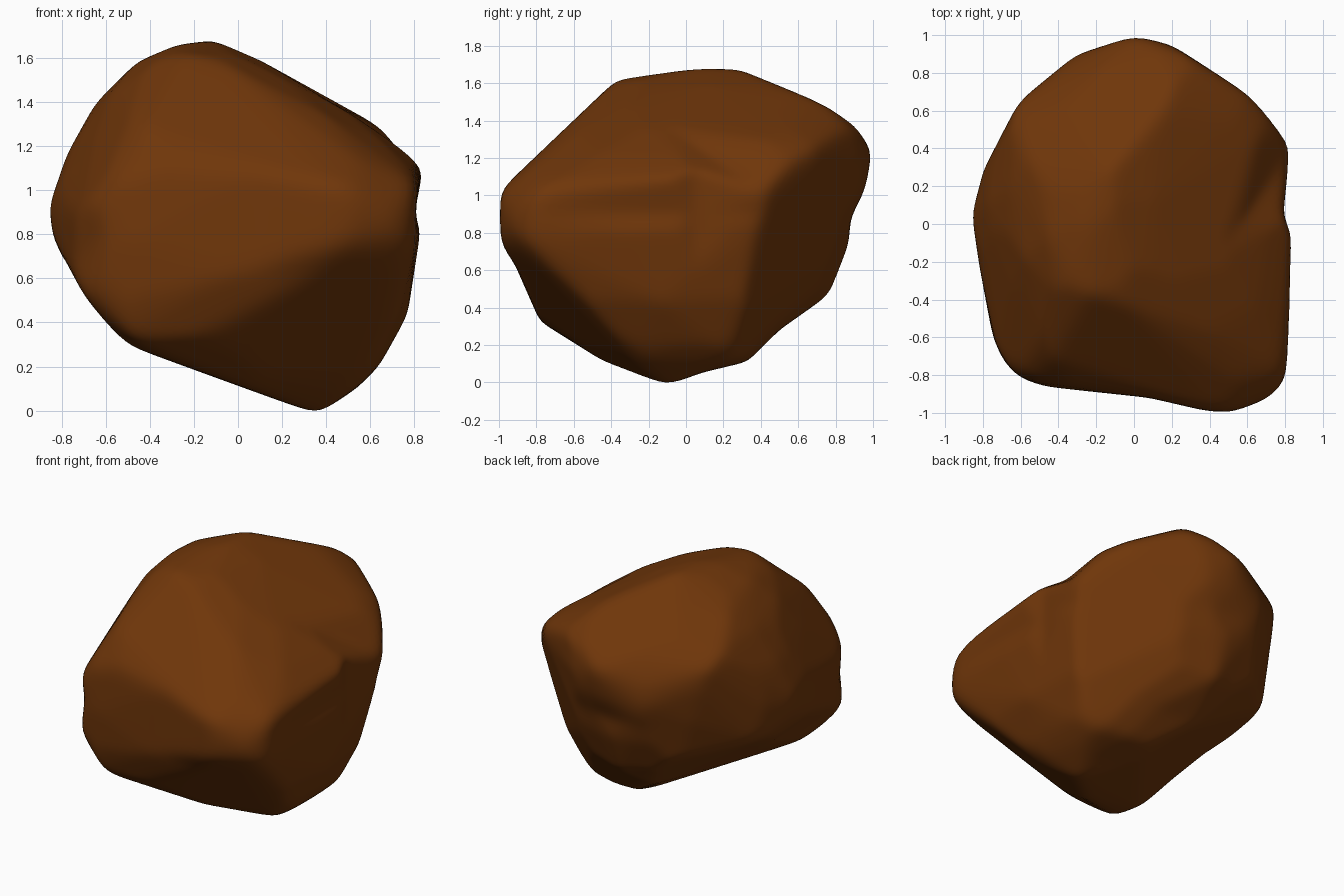
import bpy
import bmesh
from math import cos, sin, radians
from mathutils import Vector
from mathutils.bvhtree import BVHTree

cube = bpy.data.objects.get("Cube")
if cube:
    bpy.data.objects.remove(cube, do_unlink=True)

# Boulder outlines, measured from the middle of the stone
front_outline = [(.36, -.85), (.54, -.73), (.64, -.63), (.77, -.4), (.83, -.01), (.8, .06),
                 (.85, .31), (.73, .42), (.1, .76), (-.11, .85), (-.28, .83), (-.47, .75),
                 (-.64, .58), (-.78, .33), (-.86, .1), (-.84, -.05), (-.69, -.4), (-.52, -.53)]
side_outline = [(-.1, -.85), (.08, -.78), (.33, -.72), (.5, -.55), (.77, -.36), (.87, -.1),
                (.88, .05), (.96, .2), (1, .42), (.9, .56), (.74, .68), (.3, .85),
                (.07, .85), (-.37, .79), (-1, .19), (-1, -.09), (-.92, -.19),
                (-.77, -.53), (-.4, -.75)]
top_outline = [(0, 1), (.2, .95), (.6, .69), (.74, .56), (.83, .44), (.79, .05), (.85, -.1),
               (.81, -.82), (.71, -.93), (.52, -1), (.38, -.99), (.08, -.92), (-.48, -.86),
               (-.65, -.8), (-.73, -.7), (-.82, -.22), (-.86, .05), (-.8, .28),
               (-.61, .65), (-.31, .9)]
front_corner_outline = [(.06, .89), (.61, .81), (.74, .74), (.89, .49), (.93, .24), (.93, -.17),
                        (.79, -.56), (.62, -.68), (.34, -.86), (.24, -.89),
                        (-.21, -.82), (-.85, -.62), (-.99, -.36), (-.96, -.17),
                        (-.99, -.02), (-.72, .41), (-.58, .62), (-.41, .76), (-.27, .86)]
back_corner_outline = [(-.88, .37), (-.92, .26), (-.92, -.09), (-.83, -.43), (-.79, -.54),
                       (-.33, -.72), (-.19, -.7), (.93, -.31), (.99, -.22), (.97, .06),
                       (.98, .22), (.92, .37), (.76, .57), (.42, .77), (.27, .8), (0, .79),
                       (-.28, .71), (-.63, .51)]
under_corner_outline = [(.28, .94), (.41, .88), (.62, .74), (.87, .46), (.82, -.17), (.77, -.31),
                        (.49, -.47), (.3, -.64), (.13, -.81), (-.09, -.92), (-.39, -.76),
                        (-1.04, -.29), (-1.14, -.19), (-1.14, .07), (-1.08, .27),
                        (-.71, .48), (-.46, .57), (-.28, .76), (-.12, .83)]


def axes(heading, lift):
    """Right, up and outward directions of the plane an outline lies in."""
    h, e = radians(heading), radians(lift)
    right = Vector((cos(h), sin(h), 0))
    toward = Vector((sin(h) * cos(e), -cos(h) * cos(e), sin(e)))
    return right, toward.cross(right), toward


outlines = [(front_outline, axes(0, 0)),
            (side_outline, axes(90, 0)),
            (top_outline, axes(0, 90)),
            (front_corner_outline, axes(35, 30)),
            (back_corner_outline, axes(215, 30)),
            (under_corner_outline, axes(145, -30))]

# Broken faces: direction and distance of each flat
flats = [(Vector((.5, -.71, .5)).normalized(), 1.06),
         (Vector((.69, .7, -.19)).normalized(), .83),
         (Vector((.5, .71, -.5)).normalized(), .84)]


def reach(outline, px, py):
    """Distance along a ray from the middle to the edge of an outline."""
    best = 9.0
    for (ax, ay), (bx, by) in zip(outline, outline[1:] + outline[:1]):
        ex, ey = bx - ax, by - ay
        det = px * ey - py * ex
        if abs(det) < 1e-9:
            continue
        t = (ax * ey - ay * ex) / det
        s = (ax * py - ay * px) / det
        if t > 0 and -1e-6 <= s <= 1 + 1e-6:
            best = min(best, t)
    return best


def block_radius(ray):
    """Distance to the uncarved block in one direction."""
    limits = [reach(o, ray.dot(r), ray.dot(u)) for o, (r, u, _) in outlines]
    limits += [d / ray.dot(n) for n, d in flats if ray.dot(n) > .01]
    return min(limits)


def rim_point(x, y, frame):
    """Point of an outline, set at the middle depth of the block there."""
    right, up, toward = frame
    line = [right * x + up * y + toward * (step / 40) for step in range(-48, 49)]
    inside = [p for p in line if p.length <= 1.025 * block_radius(p.normalized())]
    return sum(inside, Vector()) / len(inside) if inside else None


# Faceted core stretched over the outline points
core = bmesh.new()
for outline, frame in outlines:
    for x, y in outline:
        point = rim_point(x, y, frame)
        if point:
            core.verts.new(point)
bmesh.ops.convex_hull(core, input=core.verts)
core_tree = BVHTree.FromBMesh(core)
core.free()

# Carve a ball to lie between the core and the block, then soften the ridges
bm = bmesh.new()
bmesh.ops.create_icosphere(bm, subdivisions=6, radius=1)
for v in bm.verts:
    ray = v.co.normalized()
    block = block_radius(ray)
    inner = core_tree.ray_cast(ray * 3, -ray)[0].length
    v.co = ray * min(block, (block + inner) / 2)
for _ in range(4):
    bmesh.ops.smooth_vert(bm, verts=bm.verts, factor=.5,
                          use_axis_x=True, use_axis_y=True, use_axis_z=True)

# Stand it on the ground
lowest = min(v.co.z for v in bm.verts)
bmesh.ops.translate(bm, verts=bm.verts, vec=(0, 0, -lowest))

mesh = bpy.data.meshes.new("boulder")
bm.to_mesh(mesh)
bm.free()
boulder = bpy.data.objects.new("boulder", mesh)
bpy.context.collection.objects.link(boulder)

# Rusty brown stone
colour = (.16, .037, .003, 1)
stone = bpy.data.materials.new("rusty brown stone")
stone.use_nodes = True
stone.diffuse_color = colour
stone.node_tree.nodes["Principled BSDF"].inputs["Base Color"].default_value = colour
mesh.materials.append(stone)

bpy.context.view_layer.objects.active = boulder
boulder.select_set(True)
bpy.ops.object.shade_smooth_by_angle(angle=radians(60))
